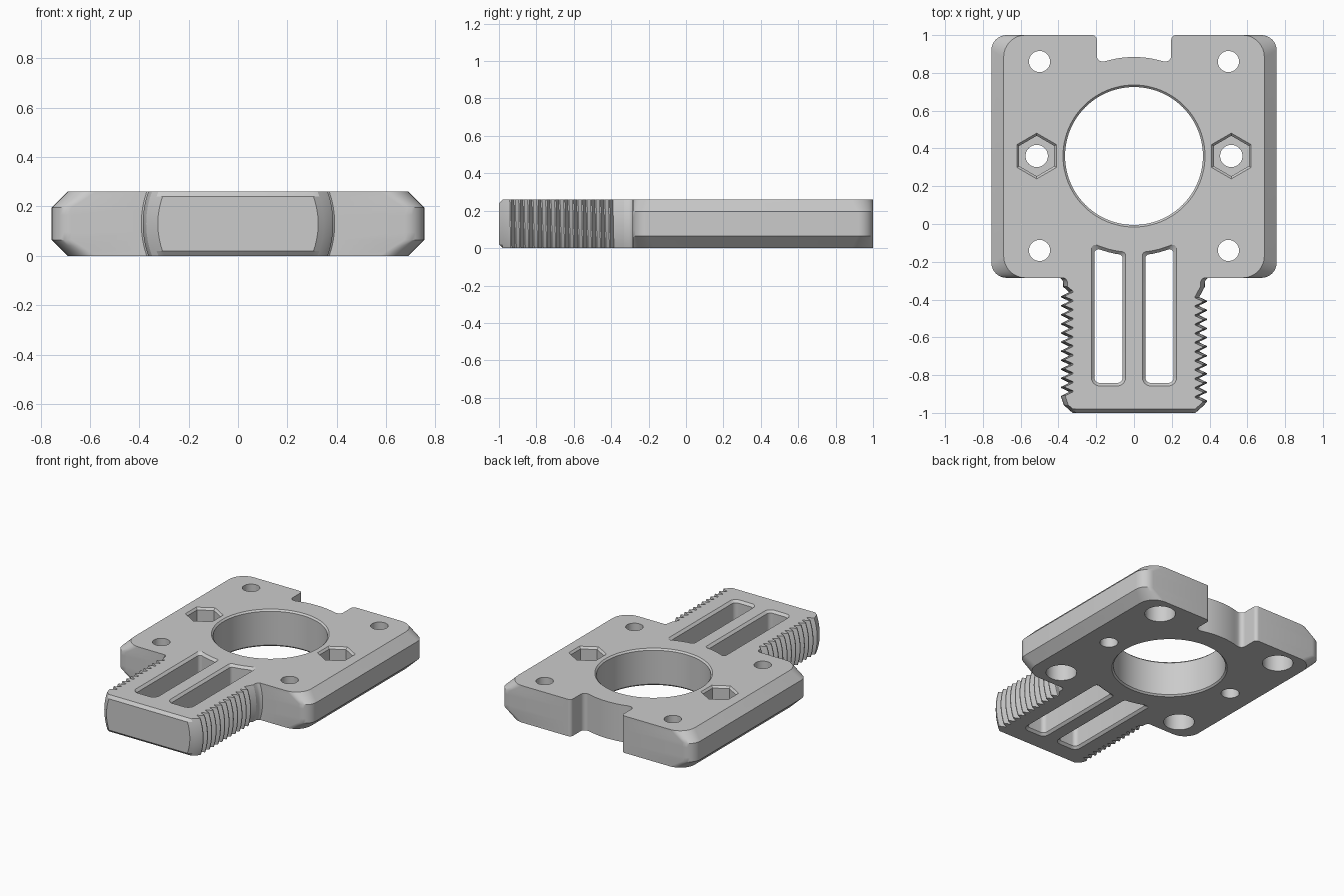
import bpy, bmesh, math
from mathutils import Vector

if "Cube" in bpy.data.objects:
    bpy.data.objects.remove(bpy.data.objects["Cube"])

H = 0.26          # thickness of the part
MID = H / 2
HOLE_Y = 0.36     # centre of the large bore
PITCH = 0.048     # thread pitch

metal = bpy.data.materials.new("plain_grey")
metal.use_nodes = True
grey = (0.6, 0.6, 0.6, 1)
metal.diffuse_color = grey
metal.node_tree.nodes["Principled BSDF"].inputs["Base Color"].default_value = grey

bm = bmesh.new()


def skin(levels):
    """Wall through a list of (outline, z) with equal point counts."""
    rows = [[bm.verts.new((p[0], p[1], z)) for p in outline] for outline, z in levels]
    n = len(rows[0])
    for a, b in zip(rows, rows[1:]):
        for i in range(n):
            j = (i + 1) % n
            bm.faces.new((a[i], a[j], b[j], b[i]))


def fillet(corners, steps=8):
    """Round polygon corners given as (x, y, radius)."""
    out = []
    for i, (x, y, r) in enumerate(corners):
        p = Vector((x, y))
        if r == 0:
            out.append(p)
            continue
        a = Vector(corners[i - 1][:2]) - p
        b = Vector(corners[(i + 1) % len(corners)][:2]) - p
        half = a.angle(b) / 2
        reach = r / math.tan(half)
        a, b = p + a.normalized() * reach, p + b.normalized() * reach
        for k in range(steps + 1):
            t = k / steps
            u, v, w = (1 - t) ** 2, 2 * t * (1 - t) * math.sin(half), t * t
            out.append((a * u + p * v + b * w) / (u + v + w))
    return out


def ring(x, y, r, n=42, hexagon=False):
    """Circle, or hexagon sampled at the same angles."""
    out = []
    for i in range(n):
        a = math.tau * i / n
        sixth = math.pi / 6
        d = r * math.cos(sixth) / math.cos(a % (2 * sixth) - sixth) if hexagon else r
        out.append((x + d * math.sin(a), y + d * math.cos(a)))
    return out


# Threaded tongue profile as (y, radius, is_thread)
thread = [(-1, 0.325, False), (-0.98, 0.348, False), (-0.958, 0.372, False)]
for k in range(12):
    for step, r in ((0, 0.386), (0.006, 0.386), (0.024, 0.348), (0.03, 0.348)):
        thread.append((-0.94 + k * PITCH + step, r, True))
thread += [(-0.332, 0.375, False), (-0.305, 0.376, False),
           (-0.293, 0.382, False), (-0.285, 0.392, False)]


def half_outline(z, side):
    """One side of the part, from the tongue tip to the notch floor."""
    dz = z - MID
    points = []
    # Tongue: thread on a round bar with its top and bottom cut flat
    for y, r, is_thread in thread:
        if is_thread:
            y -= side * PITCH * math.asin(dz / r) / math.tau
            y += PITCH / 2 if side < 0 else 0
        y = max(y, -1 + max(0, abs(dz) - 0.11))
        points.append(Vector((math.sqrt(r * r - dz * dz), y)))
    # Plate: chamfered sides and rounded corners
    t = max(0, abs(dz) - 0.065) / 0.065
    width, r = 0.755 - 0.065 * t, 0.08 + 0.035 * t
    neck = points.pop()
    corners = [(neck.x, neck.y, 0), (width, -0.285, r), (width, 1, r),
               (0.197, 1, 0.025), (0.197, 0.857, 0.03)]
    # Notch floor follows the bore
    for k in range(5, -1, -1):
        x = 0.03 * k
        corners.append((x, HOLE_Y + math.sqrt(0.524 ** 2 - x * x), 0))
    return [(side * p.x, p.y) for p in points + fillet(corners)]


def outline(z):
    right, left = half_outline(z, 1), half_outline(z, -1)
    return right + left[-2::-1]


# Outer wall
half_levels = (0, 0.02, 0.042, 0.065, 0.095)
levels = [*half_levels, MID, *(H - z for z in reversed(half_levels))]
skin([(outline(z), z) for z in levels])

# Large bore with chamfered rims
c = 0.011
skin([(ring(0, HOLE_Y, r, 96), z) for r, z in
      ((0.365 + c, 0), (0.365, c), (0.365, H - c), (0.365 + c, H))])


# Twin slots, ends following the bore
def slot(side, o):
    x0, x1, y0, r = 0.06 - o, 0.21 + o, -0.842 - o, 0.527 - o
    corners = [(x0, y0, 0.03 + o), (x1, y0, 0.03 + o)]
    for k in range(5):
        x = x1 + (x0 - x1) * k / 4
        corners.append((x, HOLE_Y - math.sqrt(r * r - x * x), 0.022 if k in (0, 4) else 0))
    return [(side * p.x, p.y) for p in fillet(corners)]


c = 0.016
for side in (1, -1):
    skin([(slot(side, o), z) for o, z in ((c, 0), (0, c), (0, H - c), (c, H))])

    # Corner screw holes, counterbored underneath
    for y in (-0.14, 0.86):
        skin([(ring(0.5 * side, y, r), z) for r, z in
              ((0.1, 0), (0.1, MID), (0.056, MID), (0.056, H))])

    # Hexagonal nut pockets above a plain screw hole
    skin([(ring(0.515 * side, HOLE_Y, r, hexagon=is_hex), z) for r, z, is_hex in
          ((0.059, 0, False), (0.059, 0.12, False), (0.107, 0.12, True),
           (0.107, H - 0.014, True), (0.121, H, True))])

# Flat bottom and top faces around all the openings
rims = [e for e in bm.edges if e.is_boundary]
for is_top in (False, True):
    edges = [e for e in rims if (e.verts[0].co.z > MID) == is_top]
    bmesh.ops.triangle_fill(bm, edges=edges, use_beauty=True, normal=(0, 0, 1))

bmesh.ops.recalc_face_normals(bm, faces=bm.faces)
mesh = bpy.data.meshes.new("mounting_plate")
bm.to_mesh(mesh)
bm.free()
mesh.materials.append(metal)
plate = bpy.data.objects.new("mounting_plate", mesh)
bpy.context.collection.objects.link(plate)

# Smooth curves, sharp edges
bpy.ops.object.select_all(action="DESELECT")
plate.select_set(True)
bpy.context.view_layer.objects.active = plate
bpy.ops.object.shade_smooth_by_angle(angle=math.radians(25))
